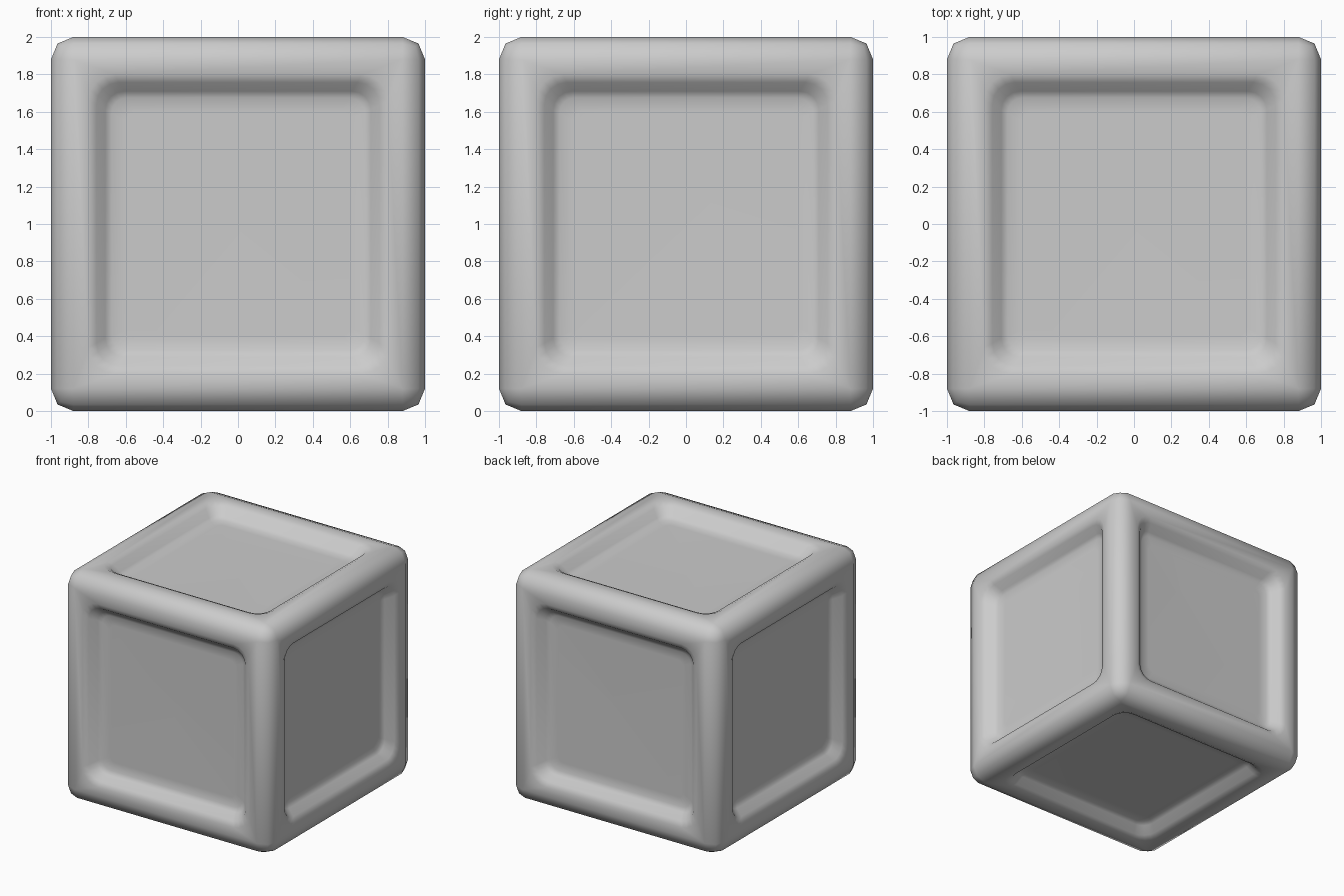
import bpy, bmesh, math
from mathutils import Vector, Matrix

if "Cube" in bpy.data.objects:
    bpy.data.objects.remove(bpy.data.objects["Cube"])

EDGE = 0.12   # rounding of the outer edges
# recess rings from rim to floor: half size, corner radius, depth
RINGS = [(0.88, 0.0, 0.0), (0.80, 0.14, 0.0), (0.757, 0.12, 0.02),
         (0.71, 0.10, 0.08), (0.675, 0.08, 0.098), (0.60, 0.05, 0.10)]
STEPS = 4     # segments per recess corner


def ring(bm, half, radius, depth, frame):
    """Rounded square loop on the face whose local z points outward."""
    loop = []
    for q in range(4):
        sx, sy = ((1, 1), (-1, 1), (-1, -1), (1, -1))[q]
        for i in range(STEPS + 1):
            a = math.pi / 2 * (q + i / STEPS)
            p = Vector((sx * (half - radius) + radius * math.cos(a),
                        sy * (half - radius) + radius * math.sin(a), 1 - depth))
            loop.append(bm.verts.new(frame @ p))
    return loop


bm = bmesh.new()

# rounded outer block
bmesh.ops.create_cube(bm, size=2)
bmesh.ops.bevel(bm, geom=bm.edges[:], offset=EDGE, segments=2, profile=0.5,
                affect='EDGES')
big = [f for f in bm.faces if f.calc_area() > 1]
bmesh.ops.delete(bm, geom=big, context='FACES_ONLY')

# recessed panel on each of the six sides
sides = [Matrix.Rotation(k * math.pi / 2, 3, 'X') for k in range(4)]
sides += [Matrix.Rotation(s * math.pi / 2, 3, 'Y') for s in (1, -1)]
for frame in sides:
    loops = [ring(bm, *r, frame) for r in RINGS]
    n = len(loops[0])
    for a, b in zip(loops, loops[1:]):
        for i in range(n):
            j = (i + 1) % n
            bm.faces.new((a[i], a[j], b[j], b[i]))
    bm.faces.new(loops[-1])

bmesh.ops.remove_doubles(bm, verts=bm.verts[:], dist=0.0005)
bmesh.ops.recalc_face_normals(bm, faces=bm.faces[:])
bmesh.ops.translate(bm, verts=bm.verts[:], vec=(0, 0, 1))
for f in bm.faces:
    f.smooth = True

mesh = bpy.data.meshes.new("panelled_cube")
bm.to_mesh(mesh)
bm.free()
obj = bpy.data.objects.new("panelled_cube", mesh)
bpy.context.collection.objects.link(obj)
